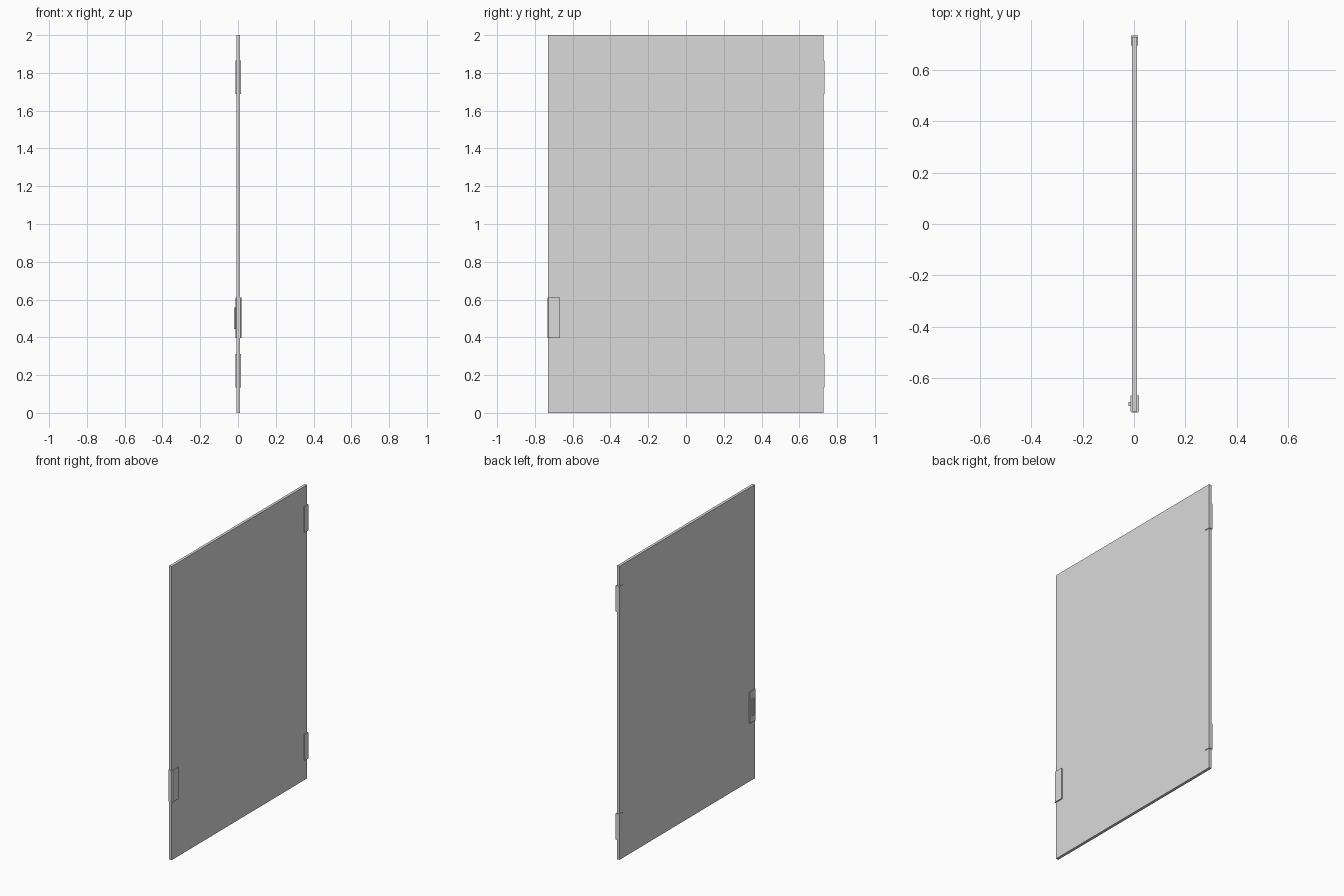
import bpy
import bmesh

default = bpy.data.objects.get("Cube")
if default:
    bpy.data.objects.remove(default, do_unlink=True)

grey = bpy.data.materials.new("light grey")
grey.use_nodes = True
grey.diffuse_color = (0.7, 0.7, 0.7, 1)
grey.node_tree.nodes["Principled BSDF"].inputs["Base Color"].default_value = (0.7, 0.7, 0.7, 1)


def box(name, x, y, z, chamfer=0):
    """Box from (min, max) ranges; chamfer cuts its upright edges at the -y end."""
    bm = bmesh.new()
    bmesh.ops.create_cube(bm, size=1)
    for v in bm.verts:
        v.co = [lo + (c + 0.5) * (hi - lo) for c, (lo, hi) in zip(v.co, (x, y, z))]
    if chamfer:
        edges = [e for e in bm.edges if all(v.co.y < y[0] + 1e-5 for v in e.verts)
                 and abs(e.verts[0].co.x - e.verts[1].co.x) < 1e-5]
        bmesh.ops.bevel(bm, geom=edges, offset=chamfer, segments=1, affect='EDGES')
    mesh = bpy.data.meshes.new(name)
    bm.to_mesh(mesh)
    bm.free()
    mesh.materials.append(grey)
    obj = bpy.data.objects.new(name, mesh)
    bpy.context.collection.objects.link(obj)
    return obj


# Door leaf
box("door_panel", (-0.008, 0.011), (-0.73, 0.728), (0, 2))

# Hinges wrapped around the back edge
for name, z in (("lower_hinge", (0.135, 0.313)), ("upper_hinge", (1.688, 1.866))):
    box(name, (-0.012, 0.016), (0.695, 0.734), z)

# Latch case around the front edge, with its grip
box("latch_case", (-0.013, 0.019), (-0.734, -0.668), (0.396, 0.611), 0.005)
box("latch_grip", (-0.021, -0.012), (-0.708, -0.692), (0.443, 0.557))
